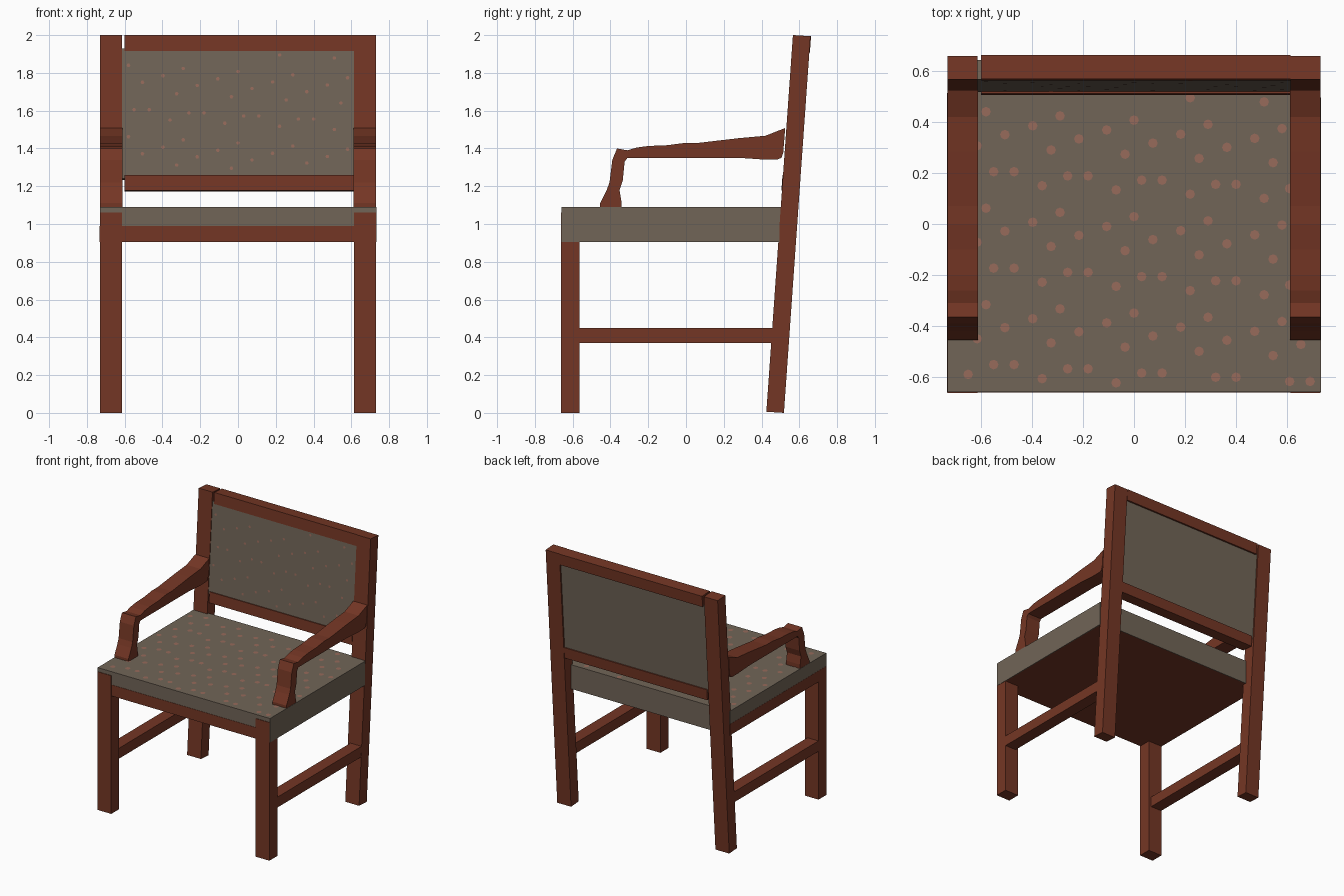
import bpy, bmesh, math

if "Cube" in bpy.data.objects:
    bpy.data.objects.remove(bpy.data.objects["Cube"])

def material(name, rgb):
    m = bpy.data.materials.new(name)
    m.diffuse_color = (*rgb, 1)
    m.use_nodes = True
    m.node_tree.nodes["Principled BSDF"].inputs["Base Color"].default_value = m.diffuse_color
    return m

WOOD = material("red brown wood", (0.175, 0.037, 0.018))
FABRIC = material("grey brown fabric", (0.165, 0.130, 0.096))
DOT = material("pink dots", (0.31, 0.145, 0.105))

def finish(name, bm, mat):
    me = bpy.data.meshes.new(name)
    bm.to_mesh(me)
    bm.free()
    me.materials.append(mat)
    ob = bpy.data.objects.new(name, me)
    bpy.context.collection.objects.link(ob)
    return ob

def prism(name, profile, x0, x1, mat):
    """Extrude a (y, z) profile along x."""
    bm = bmesh.new()
    face = bm.faces.new([bm.verts.new((x0, y, z)) for y, z in profile])
    ext = bmesh.ops.extrude_face_region(bm, geom=[face])
    verts = [v for v in ext["geom"] if isinstance(v, bmesh.types.BMVert)]
    bmesh.ops.translate(bm, verts=verts, vec=(x1 - x0, 0, 0))
    bmesh.ops.recalc_face_normals(bm, faces=bm.faces)
    return finish(name, bm, mat)

def box(name, x0, x1, y0, y1, z0, z1, mat):
    return prism(name, [(y0, z0), (y1, z0), (y1, z1), (y0, z1)], x0, x1, mat)

# Lean of the back: y of the post's front face at height z
SLOPE = 0.0705
def lean(z):
    return 0.425 + SLOPE * z

def leaning(name, x0, x1, z0, z1, front, back, mat):
    prism(name, [(lean(z0) + front, z0), (lean(z0) + back, z0 - 0.006),
                 (lean(z1) + back, z1 - 0.006), (lean(z1) + front, z1)], x0, x1, mat)

ARM = [(-.455, 1.085), (-.455, 1.11), (-.42, 1.18), (-.405, 1.22), (-.39, 1.34),
       (-.365, 1.40), (-.31, 1.39), (-.26, 1.405), (-.2, 1.413), (-.1, 1.417),
       (0, 1.43), (.07, 1.43), (.285, 1.455), (.42, 1.467), (.525, 1.508),
       (.515, 1.38), (.505, 1.35), (.485, 1.342), (.415, 1.341), (.285, 1.35),
       (-.31, 1.35), (-.325, 1.33), (-.335, 1.23), (-.352, 1.18), (-.342, 1.12),
       (-.342, 1.085)]

# Legs, posts, stretchers and arms on both sides
for s, side in ((-1, "left"), (1, "right")):
    a, b = 0.613 * s, 0.73 * s
    box(f"{side}_front_leg", a, b, -0.662, -0.565, 0, 1.06, WOOD)
    leaning(f"{side}_back_post", a, b, 0.006, 2.0, 0, 0.093, WOOD)
    box(f"{side}_stretcher", 0.635 * s, 0.729 * s, -0.57, 0.47, 0.37, 0.45, WOOD)
    prism(f"{side}_arm", ARM, 0.611 * s, b, WOOD)

# Seat: wooden frame, cushion, fabric covers on right side and back
box("seat_frame", -0.732, 0.726, -0.660, 0.513, 0.905, 0.99, WOOD)
box("seat_cushion", -0.731, 0.726, -0.658, 0.513, 0.99, 1.09, FABRIC)
box("seat_right_cover", 0.724, 0.732, -0.658, 0.495, 0.905, 1.09, FABRIC)
box("seat_back_cover", -0.613, 0.613, 0.512, 0.518, 0.905, 1.09, FABRIC)

# Back rest: two rails and a padded panel
leaning("top_rail", -0.60, 0.613, 1.915, 2.0, 0.003, 0.096, WOOD)
leaning("lower_rail", -0.60, 0.613, 1.178, 1.26, -0.003, 0.09, WOOD)
leaning("back_panel", -0.615, 0.615, 1.24, 1.93, 0.005, 0.082, FABRIC)

# Repeating dot pattern: seven dots per cell
CELL = [(0, 0), (.074, -.09), (.183, -.055), (.255, -.15),
        (.03, -.235), (.11, -.235), (.22, -.29)]

def pattern(x_lim, v0, v1):
    for i in range(-2, 7):
        for j in range(-2, 6):
            for dx, dv in CELL:
                x = -0.58 + i * 0.29 + dx
                v = v1 - 0.06 - i * 0.0165 - j * 0.378 + dv
                if abs(x) < x_lim and v0 < v < v1:
                    yield x, v

def dots(name, spots, radius, sides, place):
    bm = bmesh.new()
    for x, v in spots:
        ring = [(x + radius * math.cos(math.tau * k / sides),
                 v + radius * math.sin(math.tau * k / sides)) for k in range(sides)]
        bm.faces.new([bm.verts.new(place(*p)) for p in ring])
    finish(name, bm, DOT)

dots("seat_dots", pattern(0.70, -0.63, 0.50), 0.019, 8, lambda x, v: (x, v, 1.092))
dots("back_dots", pattern(0.60, 1.28, 1.90), 0.010, 6, lambda x, v: (x, lean(v) + 0.003, v))
